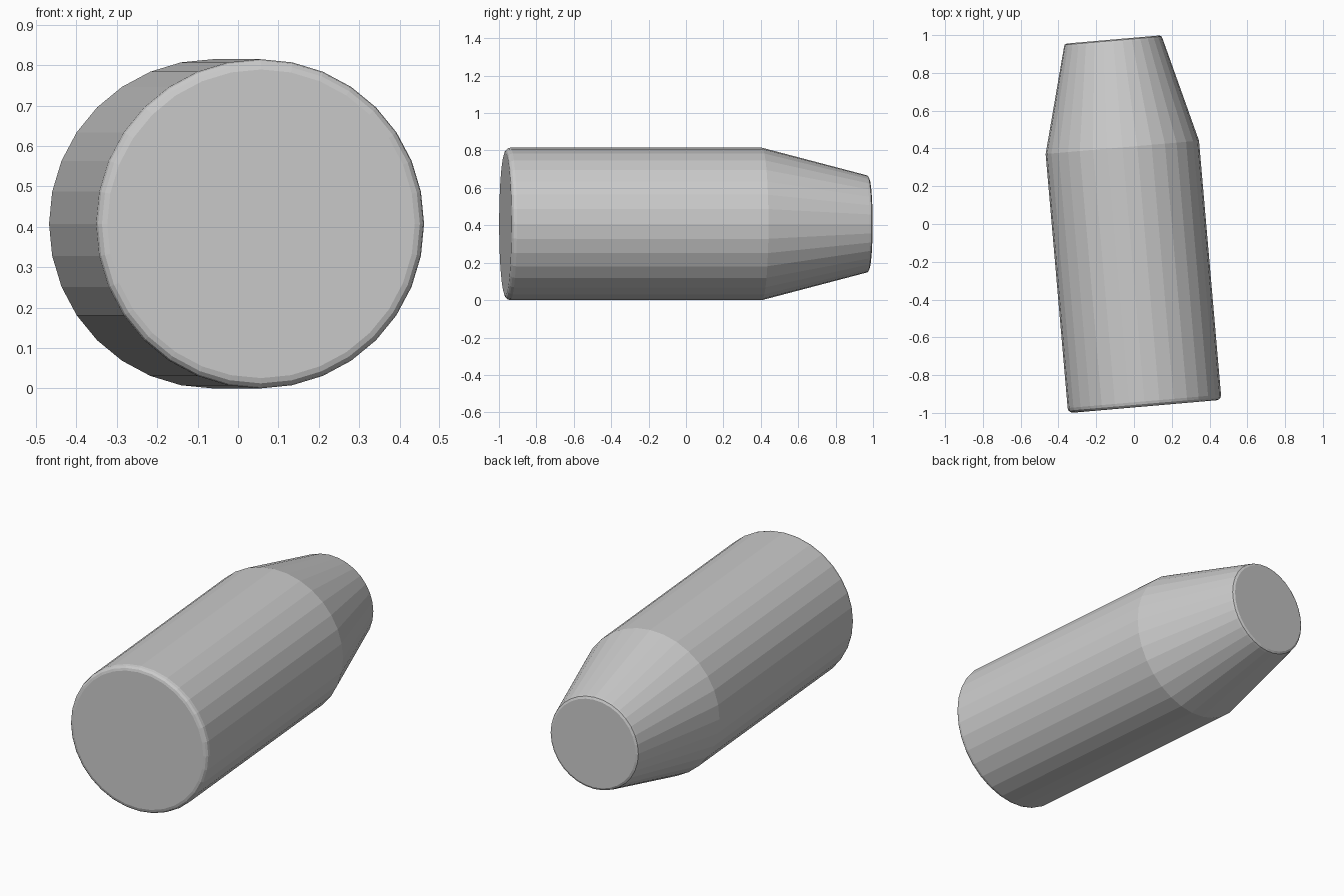
import bpy, bmesh, math
from mathutils import Matrix

if "Cube" in bpy.data.objects:
    bpy.data.objects.remove(bpy.data.objects["Cube"])

SIDES = 32
R = 0.4075          # body radius
TILT = math.radians(4.95)

# (radius, distance along the axis) from the base cap to the tip cap
profile = [
    (0.382, 0.0), (0.395, 0.004), (0.404, 0.013), (R, 0.027),   # rounded base rim
    (R, 1.377),                                                 # shoulder
    (0.262, 1.932), (0.258, 1.944), (0.246, 1.95),              # rounded tip rim
]

# Body: stacked rings joined by quads, capped at both ends
bm = bmesh.new()
rings = []
for r, h in profile:
    rings.append([bm.verts.new((r * math.cos(2 * math.pi * i / SIDES), h,
                                r * math.sin(2 * math.pi * i / SIDES)))
                  for i in range(SIDES)])
for a, b in zip(rings, rings[1:]):
    for i in range(SIDES):
        j = (i + 1) % SIDES
        bm.faces.new((a[i], a[j], b[j], b[i]))
bm.faces.new(rings[0])
bm.faces.new(rings[-1])

# Lay it on the ground, turned slightly about the vertical
bm.transform(Matrix.Translation((0.057, -0.966, R)) @ Matrix.Rotation(TILT, 4, 'Z'))
bmesh.ops.recalc_face_normals(bm, faces=bm.faces)

mesh = bpy.data.meshes.new("tapered_cylinder")
bm.to_mesh(mesh)
bm.free()
body = bpy.data.objects.new("tapered_cylinder", mesh)
bpy.context.collection.objects.link(body)
